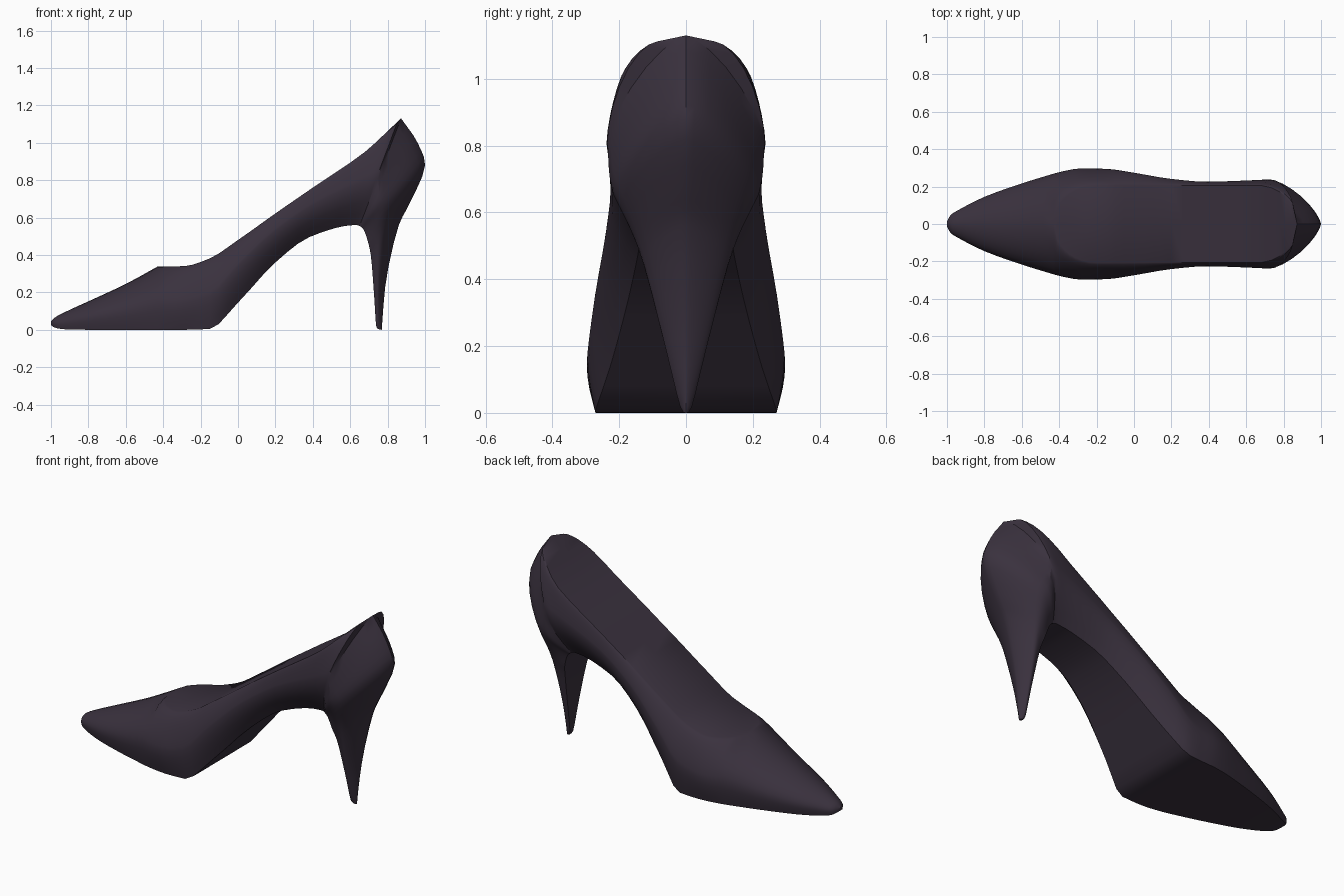
import bpy, bmesh, math

cube = bpy.data.objects.get("Cube")
if cube:
    bpy.data.objects.remove(cube, do_unlink=True)

# One dark plum leather for the whole shoe
COLOUR = (0.042, 0.031, 0.048, 1)
leather = bpy.data.materials.new("dark_plum_leather")
leather.use_nodes = True
leather.diffuse_color = COLOUR
bsdf = leather.node_tree.nodes["Principled BSDF"]
bsdf.inputs["Base Color"].default_value = COLOUR
bsdf.inputs["Roughness"].default_value = 0.6

RIM = 0.207         # half-width of the foot opening
STEPS = 3           # rings between neighbouring stations


def slope(a, b):
    """Limited tangent, so the curves never overshoot a station."""
    return 2 * a * b / (a + b) if a * b > 0 else 0.0


def resample(keys):
    """Smooth in-between stations; the last station is left to the next part."""
    out = []
    last = len(keys) - 1
    steps = [[b - a for a, b in zip(p, q)] for p, q in zip(keys, keys[1:])]
    for i in range(last):
        before, here, after = steps[max(i - 1, 0)], steps[i], steps[min(i + 1, last - 1)]
        for k in range(STEPS):
            s = k / STEPS
            station = []
            for p, a, d, c in zip(keys[i], before, here, after):
                m0 = slope(a, d) if i > 0 else d
                m1 = slope(d, c) if i < last - 1 else d
                station.append(p + d * s * s * (3 - 2 * s)
                               + m0 * s * (1 - s) ** 2 - m1 * s * s * (1 - s))
            out.append(station)
    return out


def opening(x):
    """Half-width of the foot opening: rounded at the vamp and at the back."""
    e = max((-0.2 - x) / 0.23, (x - 0.66) / 0.212, 0.0)
    return RIM * math.sqrt(max(1 - e * e, 0.0))


def ring(station, rim_w, power):
    """Closed cross-section from the sole point to the rim point."""
    xi, zi, xo, zo, sole_w, max_w, max_t = station
    half = [(0.0, sole_w)]
    for i in range(1, 5):                       # flare from sole to widest point
        v = i / 4
        half.append((max_t * v, sole_w + (max_w - sole_w) * math.sin(v * math.pi / 2)))
    for i in range(1, 8):                       # close in from widest point to rim
        a = i / 7 * math.pi / 2
        u = math.sin(a) ** (2 / power)
        w = max(math.cos(a), 0.0) ** (2 / power) if i < 7 else 0.0
        half.append((max_t + (1 - max_t) * u, rim_w + (max_w - rim_w) * w))
    section = [(0.0, 0.0)] + half + [(1.0, 0.0)] + [(t, -w) for t, w in reversed(half)]
    return [(xi + (xo - xi) * t, w, zi + (zo - zi) * t) for t, w in section]


def loft(name, rings):
    bm = bmesh.new()
    loops = [[bm.verts.new(p) for p in r] for r in rings]
    n = len(loops[0])
    for a, b in zip(loops, loops[1:]):
        for i in range(n):
            j = (i + 1) % n
            bm.faces.new((a[i], a[j], b[j], b[i]))
    bm.faces.new(loops[0])
    bm.faces.new(list(reversed(loops[-1])))
    bmesh.ops.remove_doubles(bm, verts=bm.verts, dist=0.0005)
    bmesh.ops.recalc_face_normals(bm, faces=bm.faces)
    mesh = bpy.data.meshes.new(name)
    bm.to_mesh(mesh)
    bm.free()
    mesh.materials.append(leather)
    obj = bpy.data.objects.new(name, mesh)
    bpy.context.collection.objects.link(obj)
    bpy.context.view_layer.objects.active = obj
    obj.select_set(True)
    bpy.ops.object.shade_smooth_by_angle(angle=math.radians(32))


# Foot opening, vamp edge to back peak:
# sole x, z, rim x, z, sole half-width, widest half-width, height of widest point
body = [
    (-0.43, 0, -0.43, 0.338, 0.247, 0.269, 0.4),
    (-0.37, 0, -0.37, 0.338, 0.259, 0.284, 0.4),
    (-0.28, 0, -0.28, 0.341, 0.27, 0.297, 0.42),
    (-0.15, 0.005, -0.15, 0.382, 0.272, 0.295, 0.46),
    (0, 0.145, 0, 0.48, 0.225, 0.274, 0.58),
    (0.2, 0.36, 0.2, 0.622, 0.168, 0.241, 0.65),
    (0.38, 0.495, 0.4, 0.76, 0.14, 0.226, 0.64),
    (0.57, 0.555, 0.68, 0.952, 0.13, 0.234, 0.56),
    (0.63, 0.56, 0.81, 1.072, 0.13, 0.238, 0.48),
    (0.65, 0.555, 0.872, 1.13, 0.13, 0.235, 0.44),
]
# Toe: x, sole z, top z, half-width
toe = [(x, lo, x, hi, 0.92 * w, w, 0.4) for x, lo, hi, w in (
    (-1, 0.025, 0.045, 0.012),
    (-0.98, 0.012, 0.065, 0.048),
    (-0.92, 0.002, 0.097, 0.085),
    (-0.8, 0, 0.152, 0.145),
    (-0.6, 0, 0.245, 0.217))]
# Counter and heel: front x, z, back x, z, half-width
heel = [(xi, zi, xo, zo, min(0.8 * w, 0.133), w, 0.34) for xi, zi, xo, zo, w in (
    (0.66, 0.548, 0.96, 1.0, 0.228),
    (0.672, 0.535, 1.0, 0.88, 0.208),
    (0.695, 0.47, 0.92, 0.68, 0.157),
    (0.71, 0.4, 0.86, 0.56, 0.128),
    (0.728, 0.18, 0.787, 0.23, 0.062),
    (0.739, 0.02, 0.77, 0.02, 0.018),
    (0.747, 0.004, 0.769, 0, 0.009))]

rings = [ring(s, 0, 1.85) for s in resample(toe + body[:1])]
for s in resample(body):
    rim_w = opening(s[2])
    rings.append(ring(s, rim_w, 1.85 - 0.45 * rim_w / RIM))
rings += [ring(s, 0, 1.4) for s in resample(body[-1:] + heel) + heel[-1:]]
loft("high_heeled_shoe", rings)
